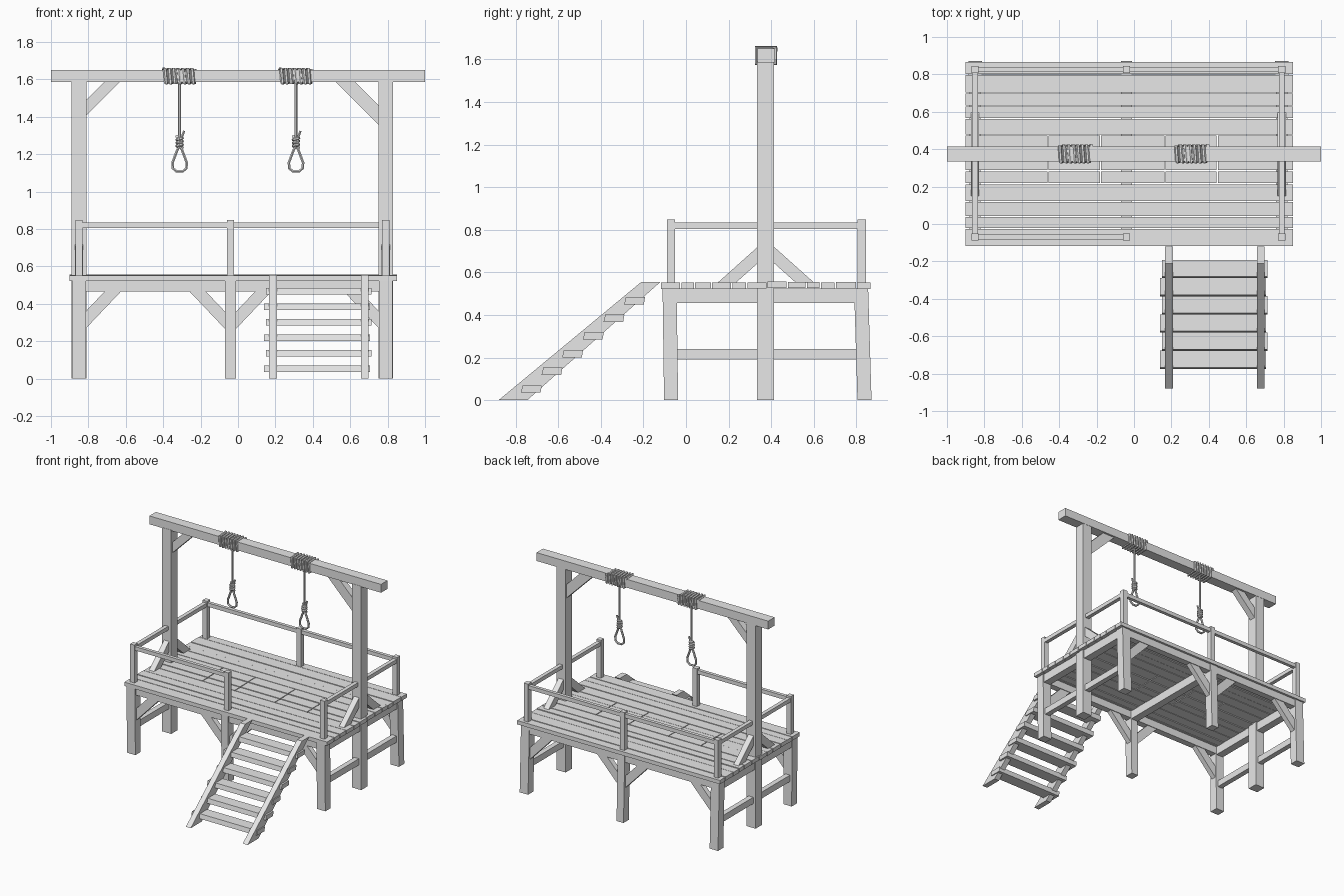
import bpy, bmesh, math, random
from mathutils import Vector

if "Cube" in bpy.data.objects:
    bpy.data.objects.remove(bpy.data.objects["Cube"])
random.seed(4)

mat = bpy.data.materials.new("weathered_grey")
mat.use_nodes = True
mat.diffuse_color = (0.8, 0.8, 0.8, 1)
mat.node_tree.nodes["Principled BSDF"].inputs["Base Color"].default_value = (0.8, 0.8, 0.8, 1)


def loft(name, lower, upper):
    """Solid between two matching outlines."""
    bm = bmesh.new()
    a = [bm.verts.new(p) for p in lower]
    b = [bm.verts.new(p) for p in upper]
    bm.faces.new(a)
    bm.faces.new(b)
    for i in range(len(a)):
        j = (i + 1) % len(a)
        bm.faces.new((a[i], a[j], b[j], b[i]))
    bmesh.ops.recalc_face_normals(bm, faces=bm.faces)
    mesh = bpy.data.meshes.new(name)
    bm.to_mesh(mesh)
    bm.free()
    mesh.materials.append(mat)
    ob = bpy.data.objects.new(name, mesh)
    bpy.context.collection.objects.link(ob)
    return ob


def prism(name, pts, axis, lo, hi):
    """Outline in the plane across an axis, extruded along that axis."""
    def place(p, t):
        return {"x": (t, p[0], p[1]), "y": (p[0], t, p[1])}[axis]
    return loft(name, [place(p, lo) for p in pts], [place(p, hi) for p in pts])


def box(name, x, y, z):
    return prism(name, [(x[0], z[0]), (x[1], z[0]), (x[1], z[1]), (x[0], z[1])], "y", *y)


def post(name, bottom, top, w, d):
    """Upright that may lean, with level ends."""
    def ring(c):
        return [(c[0] + sx * w / 2, c[1] + sy * d / 2, c[2])
                for sx, sy in ((-1, -1), (1, -1), (1, 1), (-1, 1))]
    return loft(name, ring(bottom), ring(top))


def brace(name, axis, u, v, run, rise, width, lo, hi):
    """Diagonal from the corner (u, v); run and rise are signed."""
    k = 1 - width
    return prism(name, [(u + run, v), (u + run * k, v), (u, v + rise * k), (u, v + rise)], axis, lo, hi)


def rope(name, points, radius, cyclic=False):
    cu = bpy.data.curves.new(name, "CURVE")
    cu.dimensions = "3D"
    cu.bevel_depth = radius
    cu.bevel_resolution = 1
    cu.use_fill_caps = True
    sp = cu.splines.new("POLY")
    sp.points.add(len(points) - 1)
    for p, co in zip(sp.points, points):
        p.co = (*co, 1)
    sp.use_cyclic_u = cyclic
    sp.use_smooth = False
    cu.materials.append(mat)
    ob = bpy.data.objects.new(name, cu)
    bpy.context.collection.objects.link(ob)
    bpy.ops.object.select_all(action="DESELECT")
    ob.select_set(True)
    bpy.context.view_layer.objects.active = ob
    bpy.ops.object.convert(target="MESH")


LEFT, MID, RIGHT = -0.85, -0.04, 0.79
FRONT, BACK, BEAM_Y = -0.07, 0.825, 0.375

# Deck planks, with cut gaps around the two trapdoors
edges = [-0.12, -0.025, 0.04, 0.12, 0.215, 0.285, 0.38, 0.475, 0.565, 0.63, 0.70, 0.80, 0.87]
cuts = [-0.90, -0.46, -0.18, 0.165, 0.445, 0.85]
for i, (y0, y1) in enumerate(zip(edges, edges[1:])):
    row = cuts if 0.2 < y0 < 0.4 else [cuts[0], cuts[-1]]
    dz = random.uniform(-0.004, 0.002)
    for j, (x0, x1) in enumerate(zip(row, row[1:])):
        kind = "trapdoor_board" if len(row) > 2 and j % 2 else "deck_plank"
        g0 = 0.003 if j > 0 else 0
        g1 = 0.003 if j < len(row) - 2 else 0
        box(f"{kind}_{i}_{j}", (x0 + g0, x1 - g1), (y0 + 0.003, y1 - 0.003), (0.525 + dz, 0.555 + dz))

# Frame under the deck
for side, y in (("front", FRONT), ("back", BACK)):
    box(f"{side}_joist", (-0.885, 0.825), (y - 0.025, y + 0.025), (0.465, 0.527))
for side, x in (("left_end", LEFT), ("middle", MID), ("right_end", RIGHT)):
    box(f"{side}_joist", (x - 0.03, x + 0.03), (-0.10, 0.855), (0.457, 0.524))

# Legs, leaning slightly outward at the back
for sx, x in (("left", LEFT), ("middle", MID), ("right", RIGHT)):
    w = 0.06 if x == MID else 0.072
    post(f"front_{sx}_leg", (x, FRONT, 0), (x, FRONT - 0.007, 0.525), w, 0.066)
    post(f"back_{sx}_leg", (x, BACK + 0.013, 0), (x, BACK - 0.003, 0.525), w, 0.066)

# Diagonal braces under the front and back joists
for side, y in (("front", FRONT), ("back", BACK)):
    for k, (u, s) in enumerate(((LEFT + 0.035, 1), (MID - 0.03, -1), (MID + 0.03, 1), (RIGHT - 0.035, -1))):
        brace(f"{side}_leg_brace_{k}", "y", u, 0.467, s * 0.19, -0.20, 0.46, y - 0.02, y + 0.02)

# Tall posts, their braces, low end rails
for side, x, s in (("left", LEFT, 1), ("right", RIGHT, -1)):
    post(f"{side}_tall_post", (x, BEAM_Y - 0.002, 0), (x, BEAM_Y - 0.002, 1.59), 0.08, 0.08)
    reach = 0.18 if s > 0 else 0.23
    brace(f"{side}_beam_brace", "y", x + s * 0.04, 1.588, s * reach, -reach, 0.46, BEAM_Y - 0.025, BEAM_Y + 0.025)
    for end, t in (("front", -1), ("back", 1)):
        brace(f"{side}_{end}_deck_brace", "x", BEAM_Y + t * 0.038, 0.55, t * 0.19, 0.17, 0.45, x - 0.022, x + 0.022)
    box(f"{side}_low_rail", (x - 0.02, x + 0.02), (FRONT, BACK), (0.19, 0.24))

# Top beam
box("top_beam", (-1, 1), (BEAM_Y - 0.04, BEAM_Y + 0.04), (1.585, 1.65))

# Handrails and their posts; the front stays open at the stairs
for side, y, xs in (("front", FRONT, (LEFT, MID, RIGHT)), ("back", BACK, (LEFT, MID, RIGHT))):
    for x in xs:
        post(f"{side}_rail_post", (x, y, 0.54), (x, y, 0.848), 0.038, 0.038)
box("front_handrail", (LEFT, MID), (FRONT - 0.013, FRONT + 0.013), (0.805, 0.835))
box("back_handrail", (LEFT, RIGHT), (BACK - 0.013, BACK + 0.013), (0.805, 0.835))
for side, x in (("left", LEFT), ("right", RIGHT)):
    box(f"{side}_handrail", (x - 0.015, x + 0.015), (FRONT, BACK), (0.803, 0.833))

# Stairs
slope = [(-0.88, 0), (-0.745, 0), (-0.12, 0.555), (-0.21, 0.555)]
for side, x in (("left", 0.187), ("right", 0.678)):
    prism(f"{side}_stringer", slope, "x", x - 0.021, x + 0.021)
for i in range(6):
    y, z = -0.775 + i * 0.097, 0.035 + i * 0.083
    shift = 0.006 if i % 2 else -0.006
    prism(f"stair_tread_{i}", [(y, z), (y + 0.092, z), (y + 0.098, z + 0.035), (y + 0.008, z + 0.035)],
          "x", 0.145 + shift, 0.71 + shift / 2)

# Ropes: coil round the beam, hanging line, knot and loop
for side, x in (("left", -0.312), ("right", 0.31)):
    turns = 7
    coil = []
    for k in range(turns * 4 + 1):
        a = math.pi / 4 + k * math.pi / 2
        coil.append((x - 0.085 + 0.17 * k / (turns * 4),
                     BEAM_Y + math.copysign(0.044, math.cos(a)),
                     1.6175 + math.copysign(0.037, math.sin(a))))
    rope(f"{side}_rope_coil", coil, 0.01)
    rope(f"{side}_rope_line", [(x, BEAM_Y, 1.59), (x, BEAM_Y, 1.23)], 0.008)
    knot = [(x + 0.014 * math.cos(k * math.pi / 4), BEAM_Y + 0.014 * math.sin(k * math.pi / 4),
             1.235 + 0.06 * k / 28) for k in range(29)]
    rope(f"{side}_rope_knot", knot, 0.009)
    rope(f"{side}_rope_tail", [(x + 0.008, BEAM_Y, 1.28), (x + 0.024, BEAM_Y, 1.325)], 0.007)
    outline = [(0, 1.238), (0.012, 1.225), (0.038, 1.155), (0.036, 1.125), (0.016, 1.108)]
    loop = [(x + u, BEAM_Y, v) for u, v in outline]
    loop += [(x - u, BEAM_Y, v) for u, v in reversed(outline[1:])]
    rope(f"{side}_rope_loop", loop, 0.008, cyclic=True)
